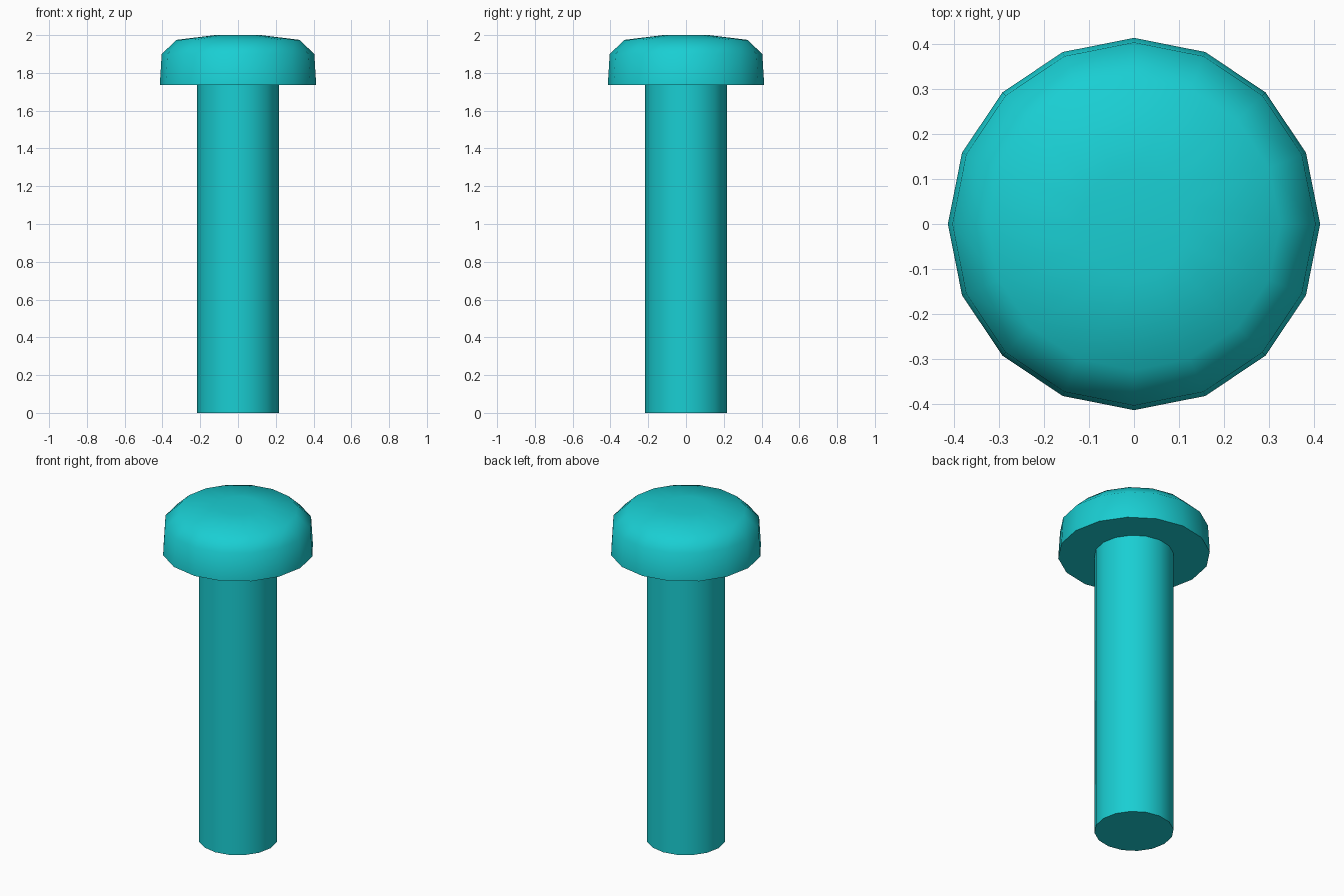
import bpy, bmesh, math

if "Cube" in bpy.data.objects:
    bpy.data.objects.remove(bpy.data.objects["Cube"])

SIDES = 16

# Material
mat = bpy.data.materials.new("teal")
mat.diffuse_color = (0.01, 0.62, 0.65, 1)
mat.use_nodes = True
mat.node_tree.nodes["Principled BSDF"].inputs["Base Color"].default_value = mat.diffuse_color


def lathe(name, profile):
    """Revolve (radius, z) points around z and cap both ends."""
    bm = bmesh.new()
    rings = []
    for r, z in profile:
        angles = [2 * math.pi * i / SIDES for i in range(SIDES)]
        rings.append([bm.verts.new((r * math.cos(a), r * math.sin(a), z)) for a in angles])
    for low, high in zip(rings, rings[1:]):
        for i in range(SIDES):
            j = (i + 1) % SIDES
            bm.faces.new((low[i], low[j], high[j], high[i]))
    bm.faces.new(rings[0][::-1])
    bm.faces.new(rings[-1])
    mesh = bpy.data.meshes.new(name)
    bm.to_mesh(mesh)
    bm.free()
    obj = bpy.data.objects.new(name, mesh)
    bpy.context.collection.objects.link(obj)
    mesh.materials.append(mat)
    bpy.ops.object.select_all(action='DESELECT')
    obj.select_set(True)
    bpy.context.view_layer.objects.active = obj
    bpy.ops.object.shade_smooth_by_angle(angle=math.radians(50))
    return obj


# Straight shank, flat underside and domed head in one continuous profile
lathe("domed_pin", [
    (0.216, 0.0), (0.216, 1.735),
    (0.414, 1.735), (0.404, 1.90),
    (0.325, 1.975), (0.12, 2.0),
])
